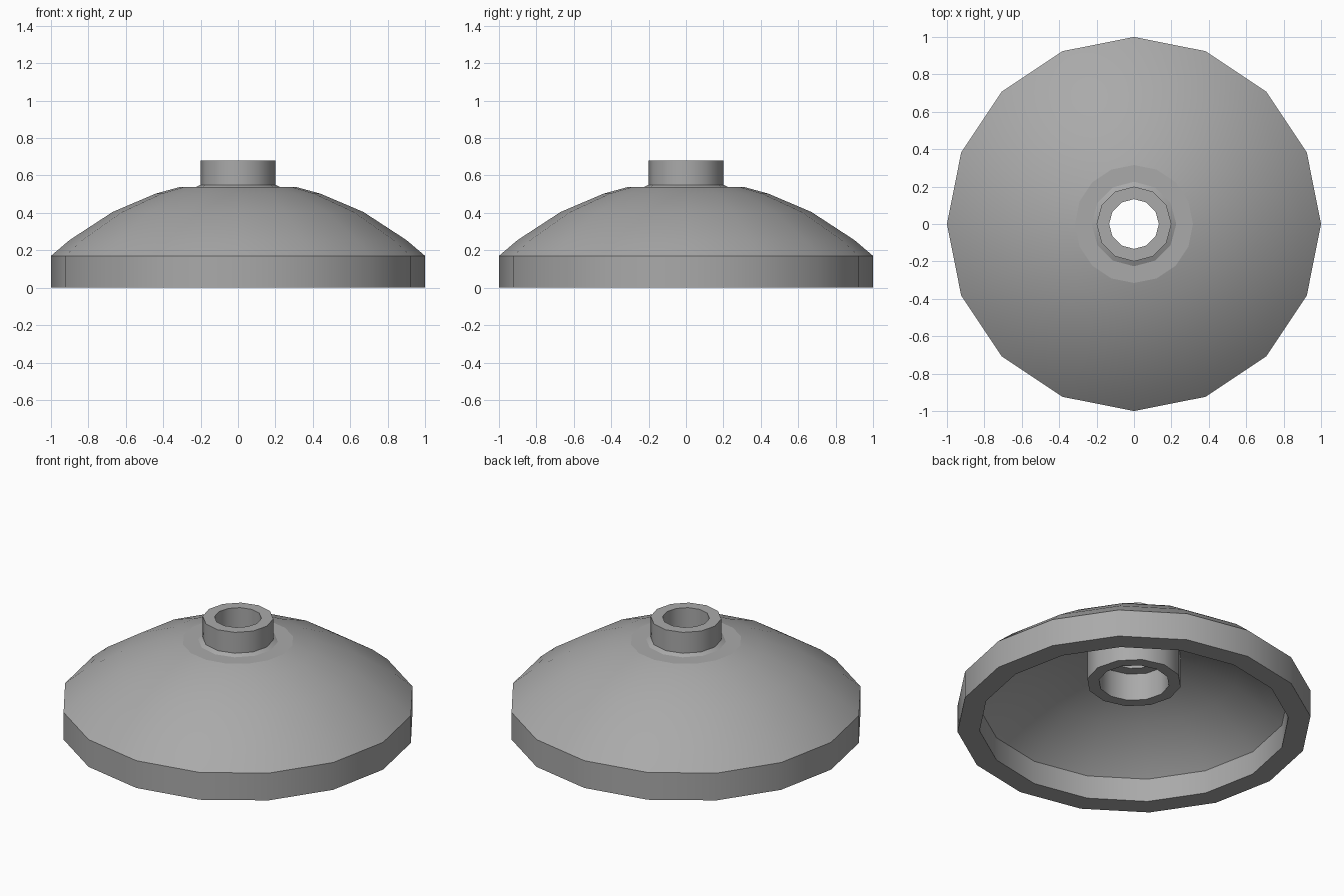
import bpy, bmesh
from math import cos, sin, tau, radians

cube = bpy.data.objects.get("Cube")
if cube:
    bpy.data.objects.remove(cube, do_unlink=True)

grey = bpy.data.materials.new("plain grey")
grey.use_nodes = True
colour = (0.4, 0.4, 0.4, 1)
grey.diffuse_color = colour
grey.node_tree.nodes["Principled BSDF"].inputs["Base Color"].default_value = colour


def lathe(name, sides, profile):
    """Revolve a closed (radius, height) outline around z."""
    bm = bmesh.new()
    rings = [[bm.verts.new((r * cos(tau * i / sides), r * sin(tau * i / sides), z))
              for i in range(sides)] for r, z in profile]
    for low, high in zip(rings, rings[1:] + rings[:1]):
        for i in range(sides):
            j = (i + 1) % sides
            bm.faces.new((low[i], low[j], high[j], high[i]))
    bmesh.ops.recalc_face_normals(bm, faces=bm.faces)
    mesh = bpy.data.meshes.new(name)
    bm.to_mesh(mesh)
    bm.free()
    mesh.materials.append(grey)
    obj = bpy.data.objects.new(name, mesh)
    bpy.context.collection.objects.link(obj)
    bpy.ops.object.select_all(action="DESELECT")
    obj.select_set(True)
    bpy.context.view_layer.objects.active = obj
    bpy.ops.object.shade_smooth_by_angle(angle=radians(35))


# Hollow dome with an upright rim
lathe("dome_shell", 16, [
    (1, 0), (1, 0.17), (0.9, 0.255), (0.67, 0.405), (0.44, 0.503), (0.315, 0.537),
    (0.25, 0.47), (0.39, 0.435), (0.6, 0.35), (0.8, 0.215),
    (0.875, 0.145), (0.875, 0)])

# Flat seat around the neck
lathe("neck_seat", 16, [(0.315, 0.537), (0.2, 0.537), (0.2, 0.5), (0.28, 0.5)])

# Stepped tube: small fillet and narrow neck on top, wider socket underneath
lathe("neck_tube", 12, [
    (0.23, 0.535), (0.2, 0.55), (0.2, 0.68), (0.133, 0.68), (0.133, 0.44), (0.2, 0.44),
    (0.2, 0.27), (0.267, 0.27), (0.267, 0.52), (0.23, 0.52)])
